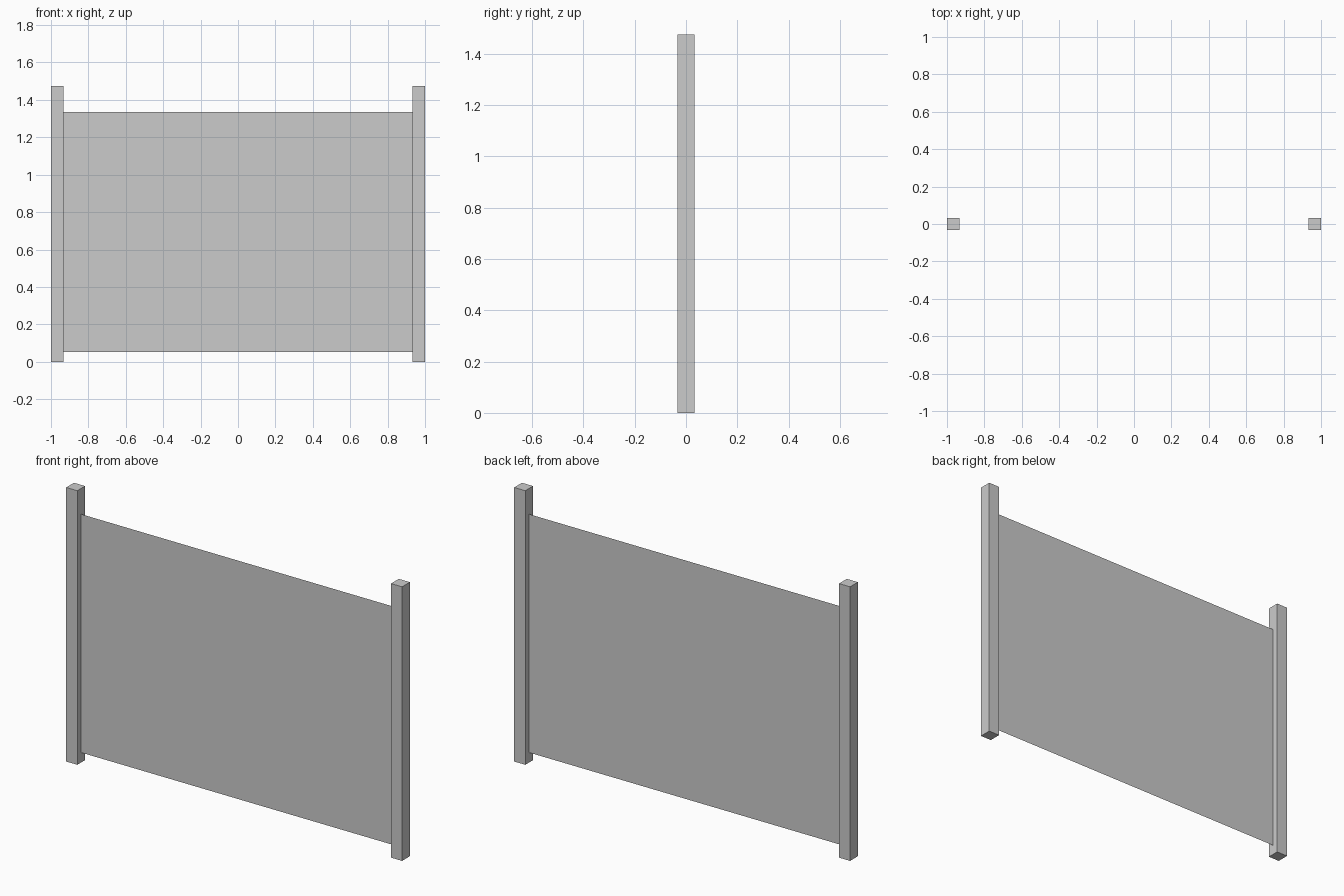
import bpy

if "Cube" in bpy.data.objects:
    bpy.data.objects.remove(bpy.data.objects["Cube"])

POST_W = 0.066      # square post section
POST_H = 1.475
INNER = 1 - POST_W  # inner face of each post
PANEL_BOTTOM, PANEL_TOP = 0.053, 1.336


def post(name, side):
    bpy.ops.mesh.primitive_cube_add(size=1, location=(side * (1 - POST_W / 2), 0, POST_H / 2))
    ob = bpy.context.object
    ob.name = name
    ob.scale = (POST_W, POST_W, POST_H)
    bpy.ops.object.transform_apply(location=False, rotation=False, scale=True)


# Two square posts
post("left_post", -1)
post("right_post", 1)

# Thin sheet panel stretched between the posts (single surface)
mesh = bpy.data.meshes.new("panel")
mesh.from_pydata(
    [(-INNER, 0, PANEL_BOTTOM), (INNER, 0, PANEL_BOTTOM),
     (INNER, 0, PANEL_TOP), (-INNER, 0, PANEL_TOP)],
    [], [(0, 1, 2, 3)])
panel = bpy.data.objects.new("panel", mesh)
bpy.context.collection.objects.link(panel)
